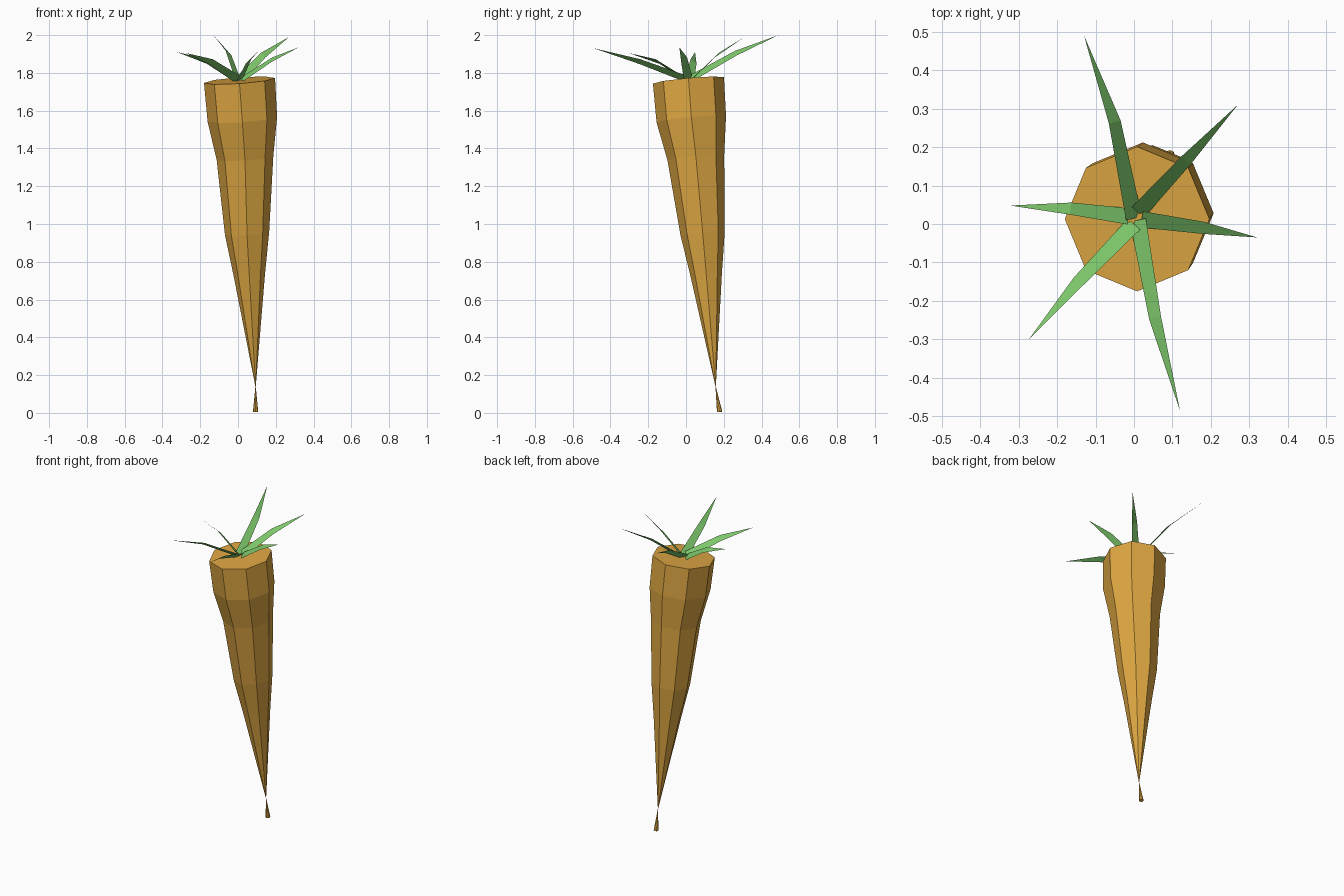
import bpy
import bmesh
from math import cos, sin, pi, radians
from mathutils import Vector

cube = bpy.data.objects.get("Cube")
if cube:
    bpy.data.objects.remove(cube, do_unlink=True)


def material(name, rgb):
    mat = bpy.data.materials.new(name)
    mat.use_nodes = True
    mat.diffuse_color = (*rgb, 1)
    mat.node_tree.nodes["Principled BSDF"].inputs["Base Color"].default_value = (*rgb, 1)
    return mat


def add_object(name, bm, mat):
    mesh = bpy.data.meshes.new(name)
    bm.to_mesh(mesh)
    bm.free()
    mesh.materials.append(mat)
    obj = bpy.data.objects.new(name, mesh)
    bpy.context.collection.objects.link(obj)
    return obj


orange = material("root orange", (0.73, 0.387, 0.055))
green = material("leaf green", (0.202, 0.565, 0.144))

# Root: eight-sided rings along a bent axis (centre x, centre y, height, radius)
SIDES = 8
RINGS = [
    (0.093, 0.178, 0.005, 0.014),
    (0.093, 0.157, 0.14, 0.001),
    (0.060, 0.107, 0.73, 0.083),
    (0.048, 0.088, 0.95, 0.117),
    (0.037, 0.052, 1.35, 0.150),
    (0.023, 0.028, 1.555, 0.184),
    (0.008, 0.013, 1.76, 0.188),
]
bm = bmesh.new()
loops = []
for cx, cy, z, r in RINGS:
    loop = []
    for i in range(SIDES):
        a = 2 * pi * i / SIDES
        dx, dy = r * cos(a), r * sin(a)
        loop.append(bm.verts.new((cx + dx, cy + dy, z + 0.07 * dx + 0.09 * dy)))
    loops.append(loop)
for low, high in zip(loops, loops[1:]):
    for i in range(SIDES):
        j = (i + 1) % SIDES
        bm.faces.new((low[i], low[j], high[j], high[i]))
bm.faces.new(loops[-1])
bm.faces.new(loops[0][::-1])
add_object("root", bm, orange)

# Leaves: flat rolled blades, each given by its base, bend and tip
LEAVES = {
    "back": ((0.0, 0.015, 1.765), (-0.05, 0.265, 1.905), (-0.13, 0.49, 2.0)),
    "back_left": ((0.01, 0.03, 1.765), (0.135, 0.165, 1.895), (0.27, 0.31, 1.99)),
    "left": ((0.02, 0.012, 1.765), (0.18, -0.01, 1.87), (0.32, -0.035, 1.935)),
    "front": ((0.01, 0.01, 1.765), (0.055, -0.245, 1.86), (0.12, -0.487, 1.93)),
    "front_right": ((0.0, 0.0, 1.765), (-0.145, -0.15, 1.86), (-0.275, -0.302, 1.905)),
    "right": ((-0.015, 0.02, 1.765), (-0.165, 0.04, 1.86), (-0.322, 0.048, 1.91)),
}
ROLL = radians(38)
for side, points in LEAVES.items():
    base, bend, tip = map(Vector, points)
    out = tip - base
    across = Vector((-out.y, out.x, 0)).normalized() * cos(ROLL)
    across.z = sin(ROLL)
    bm = bmesh.new()
    b0, b1 = (bm.verts.new(base + across * s) for s in (-0.027, 0.027))
    m0, m1 = (bm.verts.new(bend + across * s) for s in (-0.02, 0.02))
    end = bm.verts.new(tip)
    bm.faces.new((b0, m0, m1, b1))
    bm.faces.new((m0, end, m1))
    add_object("leaf_" + side, bm, green)
